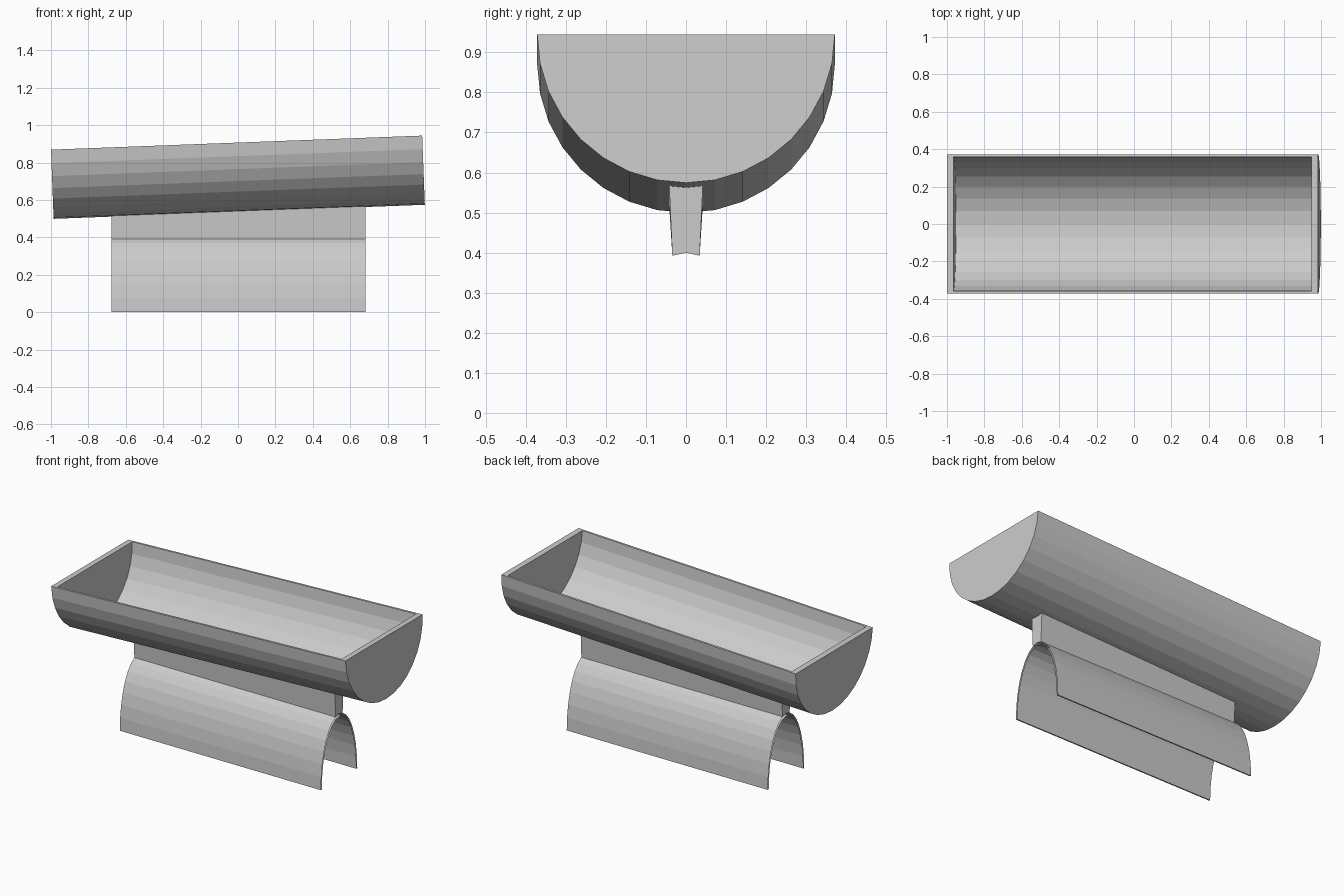
import bpy, math
from mathutils import Matrix

if "Cube" in bpy.data.objects:
    bpy.data.objects.remove(bpy.data.objects["Cube"])

N = 16  # sides per half round


def half_ring(ry, rz, sign):
    """(y, z) points of a half ellipse, opening up (sign -1) or down (sign +1)."""
    return [(-ry * math.cos(math.pi * i / N), sign * rz * math.sin(math.pi * i / N))
            for i in range(N + 1)]


def add_mesh(name, verts, faces):
    me = bpy.data.meshes.new(name)
    me.from_pydata(verts, [], faces)
    me.update()
    ob = bpy.data.objects.new(name, me)
    bpy.context.collection.objects.link(ob)
    return ob


def strips(a, b, flip=False):
    """Quads between two rows of vertices starting at a and b."""
    quads = [(a + i, a + i + 1, b + i + 1, b + i) for i in range(N)]
    return [q[::-1] for q in quads] if flip else quads


# Trough: outer half cylinder and a smaller inner copy, joined by a flat rim
HALF, R, D, S = 0.993, 0.3715, 0.37, 0.965
M = N + 1
verts = []
for s in (1, S):
    for x in (-HALF, HALF):
        verts += [(x * s, y * s, z * s) for y, z in half_ring(R, D, -1)]
o0, o1, i0, i1 = 0, M, 2 * M, 3 * M
faces = strips(o0, o1, True) + strips(i0, i1)
faces += [tuple(range(o0, o0 + M))[::-1], tuple(range(o1, o1 + M)),
          tuple(range(i0, i0 + M)), tuple(range(i1, i1 + M))[::-1]]
faces += [(o0, o1, i1, i0), (o1, o1 + N, i1 + N, i1),
          (o1 + N, o0 + N, i0 + N, i1 + N), (o0 + N, o0, i0, i0 + N)]
trough = add_mesh("trough", verts, faces)
tilt = math.atan2(0.075, 1.985)
trough.matrix_world = (Matrix.Translation((-0.0075, 0, 0.9065))
                       @ Matrix.Rotation(-tilt, 4, 'Y'))

# Saddle: thin arched shell, closed along the bottom edges, open at the ends
X0, X1 = -0.675, 0.682
verts = []
for ry, rz in ((0.175, 0.4), (0.167, 0.383)):
    for x in (X0, X1):
        verts += [(x, y, z) for y, z in half_ring(ry, rz, 1)]
faces = strips(o0, o1) + strips(i0, i1, True)
faces += [(o0, o1, i1, i0), (o0 + N, i0 + N, i1 + N, o1 + N)]
add_mesh("saddle", verts, faces)

# Stem: rises from the saddle's two top facets into the sloping trough floor
low = half_ring(0.175, 0.4, 1)[N // 2 - 1:N // 2 + 2]
verts = []
for x in (X0, X1):
    top = 0.543 + math.tan(tilt) * x
    verts += [(x, y, z) for y, z in low]
    verts += [(x, 0.042, top), (x, -0.042, top)]
faces = [(4, 3, 2, 1, 0), (5, 6, 7, 8, 9)]
faces += [(i, (i + 1) % 5, (i + 1) % 5 + 5, i + 5) for i in range(5)]
add_mesh("stem", verts, faces)
